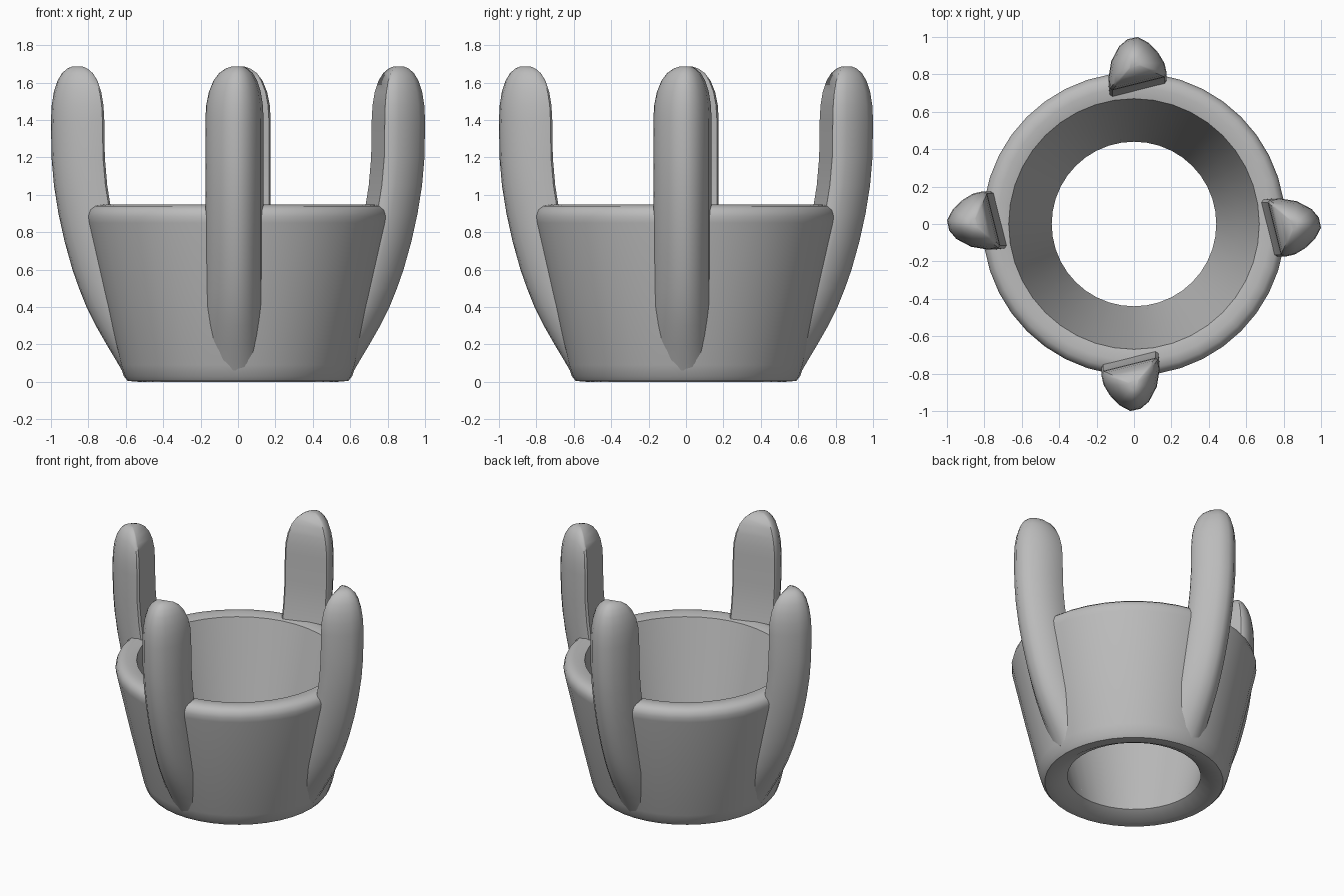
import bpy, bmesh, math
from mathutils import Matrix

cube = bpy.data.objects.get("Cube")
if cube:
    bpy.data.objects.remove(cube, do_unlink=True)

grey = bpy.data.materials.new("plain grey")
grey.use_nodes = True
grey.diffuse_color = (0.5, 0.5, 0.5, 1)
grey.node_tree.nodes["Principled BSDF"].inputs["Base Color"].default_value = (0.5, 0.5, 0.5, 1)


def finish(bm, name, angle):
    """Turn a bmesh into a smooth-shaded object with the grey material."""
    bmesh.ops.recalc_face_normals(bm, faces=bm.faces)
    mesh = bpy.data.meshes.new(name)
    bm.to_mesh(mesh)
    bm.free()
    mesh.materials.append(grey)
    obj = bpy.data.objects.new(name, mesh)
    bpy.context.collection.objects.link(obj)
    bpy.ops.object.select_all(action='DESELECT')
    obj.select_set(True)
    bpy.context.view_layer.objects.active = obj
    bpy.ops.object.shade_smooth_by_angle(angle=math.radians(angle))
    return obj


def bridge(bm, a, b):
    for i in range(len(a)):
        j = (i + 1) % len(a)
        bm.faces.new((a[i], a[j], b[j], b[i]))


# Tapered open cup: closed wall profile (radius, height) spun around z
SEGMENTS = 40
wall = [(0.53, 0.0), (0.59, 0.005), (0.61, 0.03), (0.63, 0.09), (0.72, 0.47),
        (0.805, 0.85), (0.81, 0.885), (0.80, 0.92), (0.775, 0.94),
        (0.73, 0.948), (0.67, 0.935), (0.555, 0.49), (0.44, 0.05)]
bm = bmesh.new()
rings = []
for r, z in wall:
    ring = []
    for i in range(SEGMENTS):
        a = 2 * math.pi * i / SEGMENTS
        ring.append(bm.verts.new((r * math.cos(a), r * math.sin(a), z)))
    rings.append(ring)
for k in range(len(rings)):
    bridge(bm, rings[k], rings[(k + 1) % len(rings)])
finish(bm, "cup", 40)

# Prong cross-section: slanted flat inside, domed outside
section = [(-0.165, -0.785), (0.115, -0.715), (0.13, -0.725), (0.137, -0.78),
           (0.122, -0.87), (0.08, -0.95), (0.035, -0.988), (-0.02, -1.0),
           (-0.08, -0.968), (-0.13, -0.915), (-0.163, -0.86), (-0.175, -0.805)]
# Shaft stations: height, inward shift, depth factor
shaft = [(0.06, 0.38, 0.6), (0.12, 0.345, 0.74), (0.2, 0.297, 0.8),
         (0.3, 0.24, 0.87), (0.4, 0.19, 0.92), (0.5, 0.15, 0.96),
         (0.6, 0.115, 1), (0.75, 0.073, 1), (0.9, 0.04, 1),
         (1.05, 0.016, 1), (1.2, 0.003, 1), (1.4, 0, 1)]
# Rounded tip stations: height, scale about the section centre
tip = [(1.48, 0.97), (1.55, 0.89), (1.61, 0.75), (1.65, 0.58),
       (1.675, 0.38), (1.687, 0.18)]
CENTRE = -0.86

for n, name in enumerate(("front_prong", "left_prong", "back_prong", "right_prong")):
    bm = bmesh.new()
    rings = []
    for z, shift, depth in shaft:
        rings.append([bm.verts.new((x, -1 + (y + 1) * depth + shift, z)) for x, y in section])
    for z, s in tip:
        rings.append([bm.verts.new((x * s, CENTRE + (y - CENTRE) * s, z)) for x, y in section])
    for low, high in zip(rings, rings[1:]):
        bridge(bm, low, high)
    bm.faces.new(rings[0])
    bm.faces.new(rings[-1])
    # Quarter turns place the four prongs around the cup
    bmesh.ops.transform(bm, matrix=Matrix.Rotation(n * math.pi / 2, 4, 'Z'), verts=bm.verts)
    finish(bm, name, 42)
